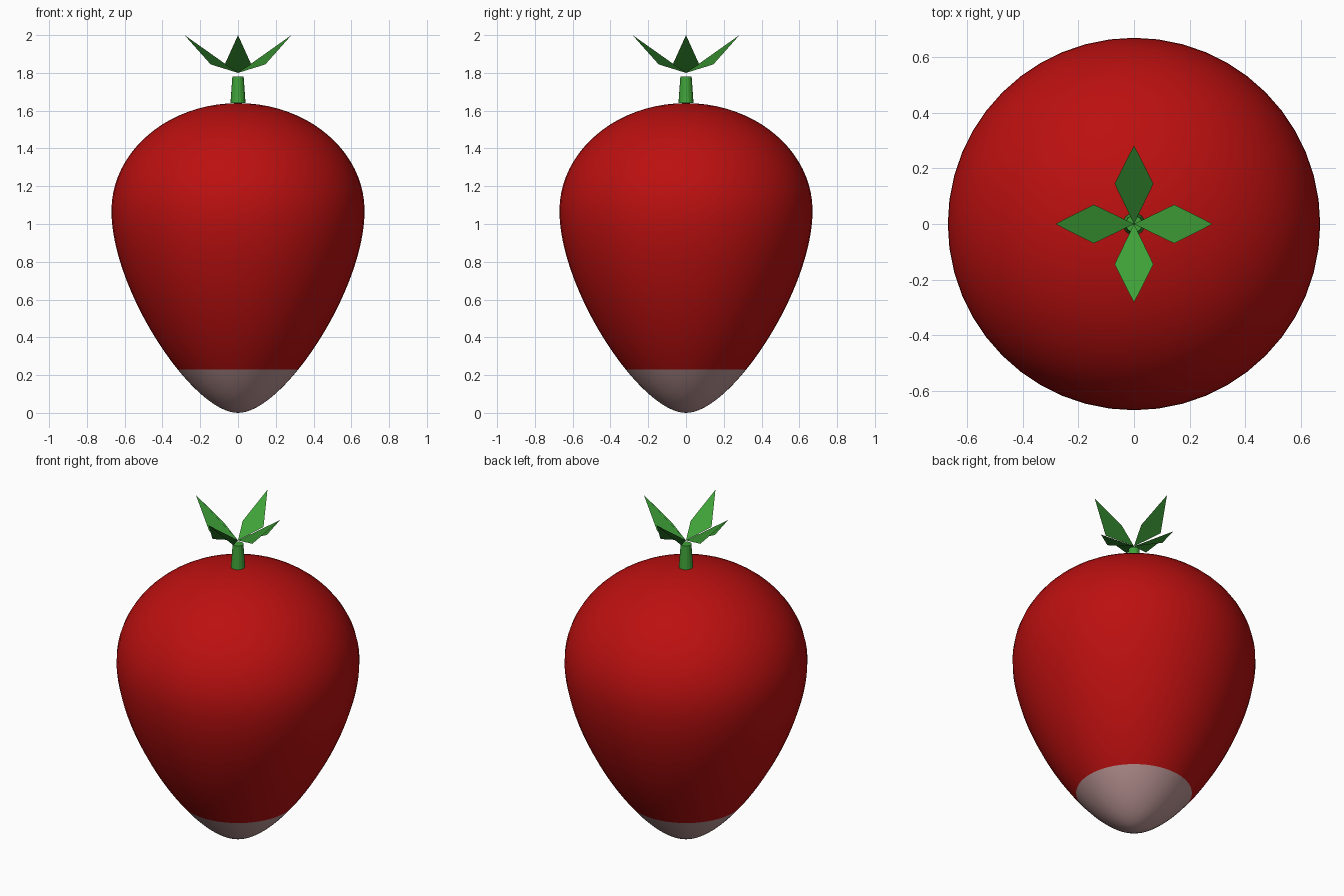
import bpy, bmesh, math
from mathutils import Vector, Matrix
from mathutils.geometry import interpolate_bezier

cube = bpy.data.objects.get("Cube")
if cube:
    bpy.data.objects.remove(cube, do_unlink=True)


def make_material(name, colour):
    mat = bpy.data.materials.new(name)
    mat.use_nodes = True
    rgba = (*colour, 1)
    mat.diffuse_color = rgba
    mat.node_tree.nodes["Principled BSDF"].inputs["Base Color"].default_value = rgba
    return mat


red = make_material("berry red", (0.5, 0.005, 0.005))
pale = make_material("pale pink", (0.5, 0.3, 0.3))
green = make_material("leaf green", (0.05, 0.36, 0.04))


def make_object(name, bm, materials):
    mesh = bpy.data.meshes.new(name)
    bm.to_mesh(mesh)
    bm.free()
    for mat in materials:
        mesh.materials.append(mat)
    obj = bpy.data.objects.new(name, mesh)
    bpy.context.scene.collection.objects.link(obj)
    return obj


# Berry: a lathed profile with a pale tip
TIP_HEIGHT = 0.23
WIDEST = Vector((0.67, 0, 1.07))
lower = interpolate_bezier(Vector((0, 0, 0)), Vector((0.24, 0, 0)),
                           Vector((0.67, 0, 0.65)), WIDEST, 33)
upper = interpolate_bezier(WIDEST, Vector((0.67, 0, 1.385)),
                           Vector((0.37, 0, 1.64)), Vector((0, 0, 1.64)), 21)
profile = lower + upper[1:]

bm = bmesh.new()
verts = [bm.verts.new(p) for p in profile]
edges = [bm.edges.new(pair) for pair in zip(verts, verts[1:])]
bmesh.ops.spin(bm, geom=verts + edges, cent=(0, 0, 0), axis=(0, 0, 1),
               angle=math.tau, steps=48, use_merge=True)
bmesh.ops.remove_doubles(bm, verts=bm.verts, dist=0.0005)
bmesh.ops.bisect_plane(bm, geom=bm.verts[:] + bm.edges[:] + bm.faces[:],
                       plane_co=(0, 0, TIP_HEIGHT), plane_no=(0, 0, 1))
bmesh.ops.recalc_face_normals(bm, faces=bm.faces)
for face in bm.faces:
    face.smooth = True
    face.material_index = int(face.calc_center_median().z < TIP_HEIGHT)
make_object("berry", bm, [red, pale])

# Stem: a short tapered peg
bm = bmesh.new()
bmesh.ops.create_cone(bm, cap_ends=True, segments=16, radius1=0.04, radius2=0.03,
                      depth=0.14, matrix=Matrix.Translation((0, 0, 1.71)))
make_object("stem", bm, [green])

# Leaves: four folded diamonds fanning upwards
for i, side in enumerate(("left", "back", "right", "front")):
    bm = bmesh.new()
    diamond = [(0, 0, 1.8), (0.145, -0.07, 1.845), (0.283, 0, 2), (0.145, 0.07, 1.845)]
    bm.faces.new([bm.verts.new(p) for p in diamond])
    bmesh.ops.rotate(bm, verts=bm.verts, matrix=Matrix.Rotation(i * math.pi / 2, 3, "Z"))
    make_object(side + "_leaf", bm, [green])
